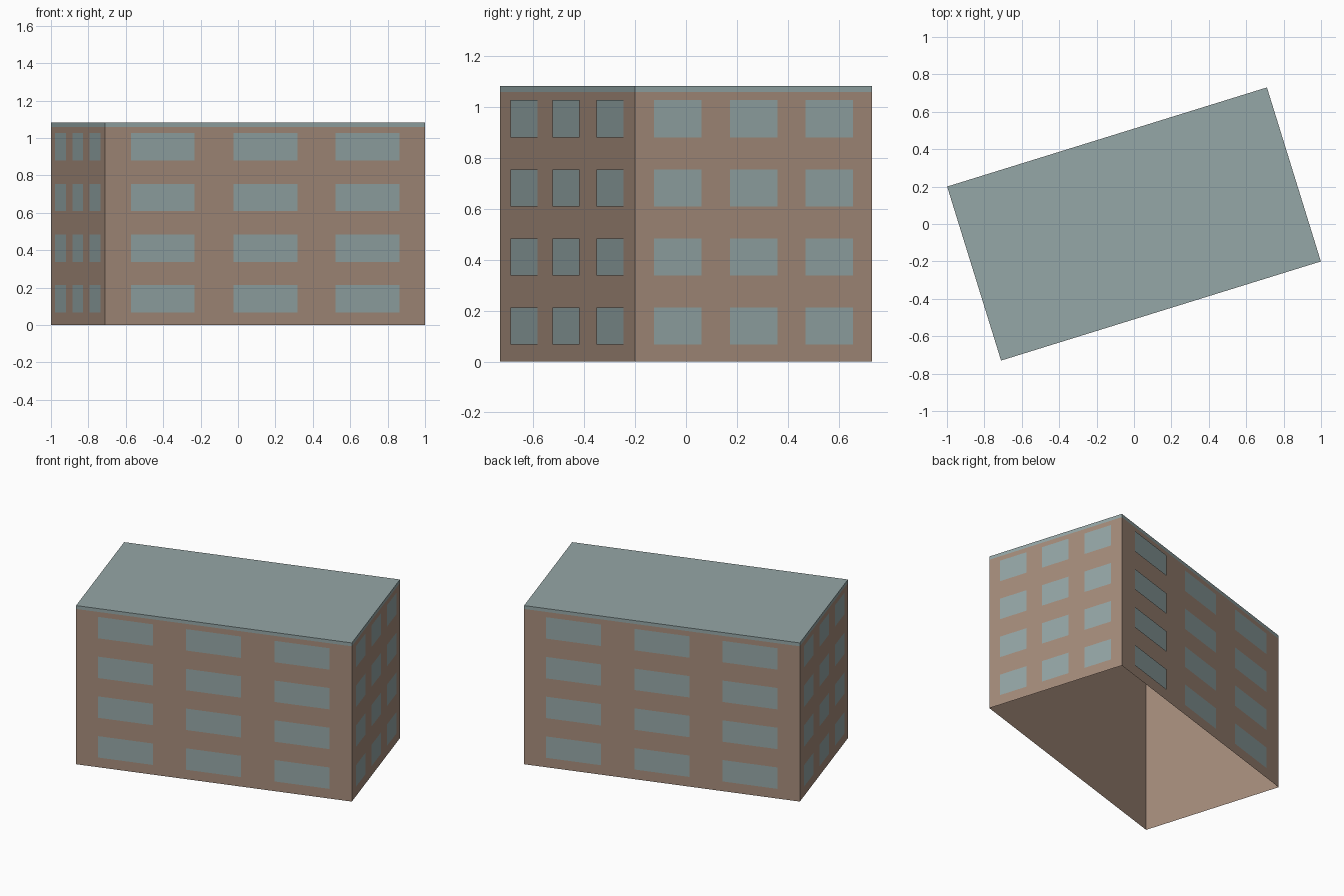
import bpy, bmesh, math
from mathutils import Matrix, Vector

cube = bpy.data.objects.get("Cube")
if cube:
    bpy.data.objects.remove(cube, do_unlink=True)

LENGTH, DEPTH = 1.79, 0.974
EAVES, TOP = 1.059, 1.082
TURN = Matrix.Rotation(math.atan2(0.53, 1.71), 4, 'Z')


def material(name, rgb):
    m = bpy.data.materials.new(name)
    m.use_nodes = True
    m.diffuse_color = (*rgb, 1)
    m.node_tree.nodes["Principled BSDF"].inputs["Base Color"].default_value = (*rgb, 1)
    return m


brown = material("brown_wall", (0.38, 0.265, 0.20))
teal = material("grey_teal", (0.30, 0.385, 0.385))


def add_object(name, bm, mat):
    bm.transform(TURN)
    mesh = bpy.data.meshes.new(name)
    bm.to_mesh(mesh)
    bm.free()
    mesh.materials.append(mat)
    obj = bpy.data.objects.new(name, mesh)
    bpy.context.collection.objects.link(obj)
    return obj


def block(z0, z1):
    bm = bmesh.new()
    size = Matrix.Diagonal((LENGTH, DEPTH, z1 - z0, 1))
    bmesh.ops.create_cube(bm, size=1, matrix=Matrix.Translation((0, 0, (z0 + z1) / 2)) @ size)
    return bm


# Wall shell, open at the bottom and closed by the roof
bm = block(0, EAVES)
caps = [f for f in bm.faces if abs(f.normal.z) > 0.5]
bmesh.ops.delete(bm, geom=caps, context='FACES_ONLY')
add_object("walls", bm, brown)

# Thin roof slab
add_object("roof", block(EAVES, TOP), teal)


# Window grid of one wall: three columns, four rows
def windows(name, angle, span, reach, proud_column=None):
    bm = bmesh.new()
    rot = Matrix.Rotation(angle, 4, 'Z')
    for col in range(3):
        centre = (col - 1) * 0.32 * span
        half = 0.1 * span
        out = reach + (0.006 if col == proud_column else 0.002)
        for row in range(4):
            z0 = 0.067 + row * 0.271
            z1 = z0 + 0.146
            corners = [(centre - half, z0), (centre + half, z0),
                       (centre + half, z1), (centre - half, z1)]
            bm.faces.new([bm.verts.new(rot @ Vector((x, -out, z))) for x, z in corners])
    add_object(name, bm, teal)


windows("front_windows", 0, LENGTH, DEPTH / 2, 1)
windows("left_windows", math.pi / 2, DEPTH, LENGTH / 2)
windows("back_windows", math.pi, LENGTH, DEPTH / 2, 0)
windows("right_windows", -math.pi / 2, DEPTH, LENGTH / 2)
